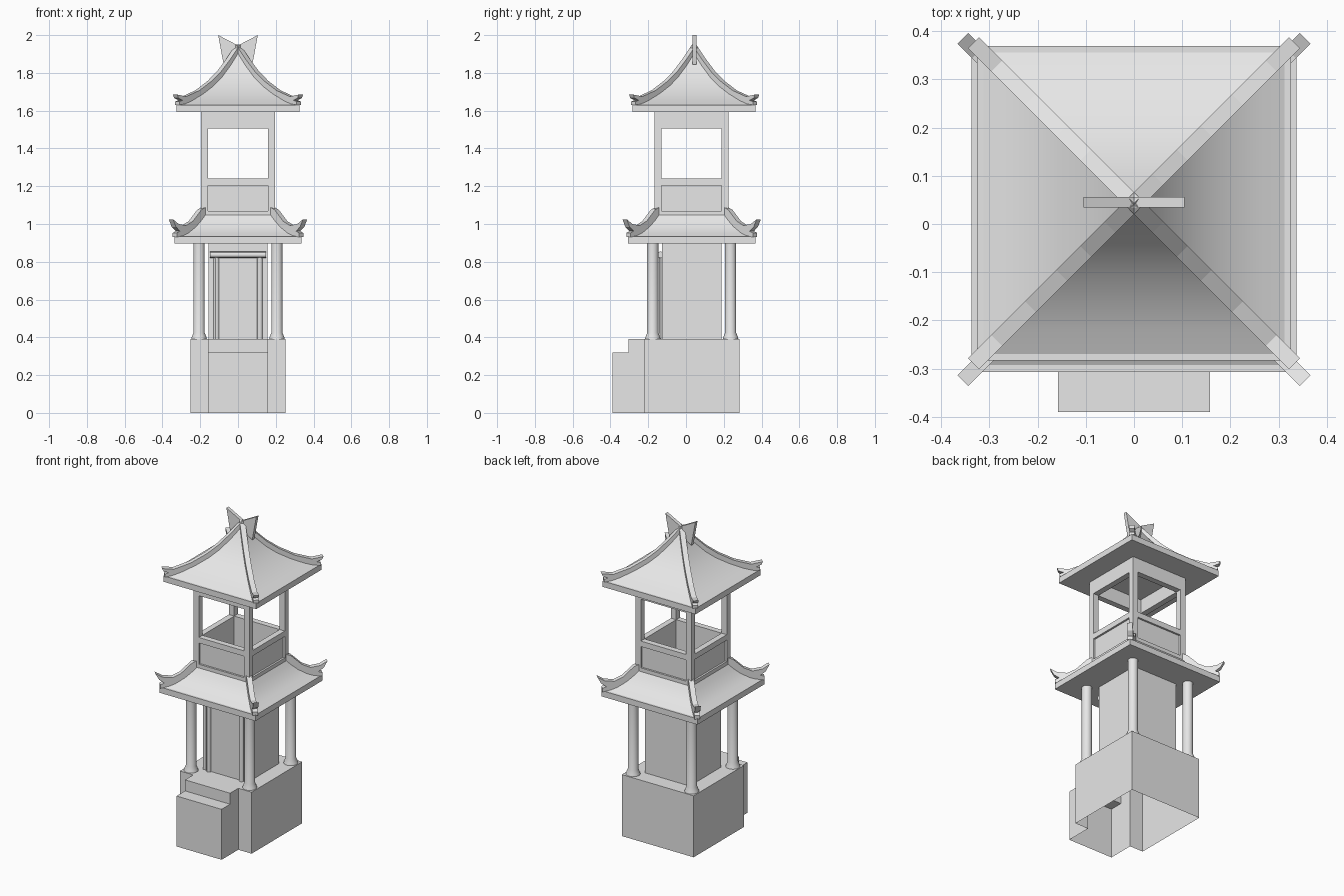
import bpy, bmesh
from math import pi, radians, sqrt
from mathutils import Matrix, Vector

cube = bpy.data.objects.get("Cube")
if cube:
    bpy.data.objects.remove(cube, do_unlink=True)

stone = bpy.data.materials.new("pale_grey_stone")
stone.use_nodes = True
GREY = (0.8, 0.8, 0.8, 1)
stone.diffuse_color = GREY
stone.node_tree.nodes["Principled BSDF"].inputs["Base Color"].default_value = GREY

CY = 0.03        # tower centre line
TOP_CY = 0.043   # upper roof centre line


def finish(name, bm, y=0.0, smooth=False):
    bmesh.ops.recalc_face_normals(bm, faces=bm.faces)
    mesh = bpy.data.meshes.new(name)
    bm.to_mesh(mesh)
    bm.free()
    if smooth:
        mesh.shade_smooth()
        mesh.set_sharp_from_angle(angle=radians(30))
    mesh.materials.append(stone)
    obj = bpy.data.objects.new(name, mesh)
    obj.location.y = y
    bpy.context.collection.objects.link(obj)
    return obj


def add_box(bm, lo, hi):
    lo, hi = Vector(lo), Vector(hi)
    m = Matrix.Translation((lo + hi) / 2) @ Matrix.Diagonal((*(hi - lo), 1))
    bmesh.ops.create_cube(bm, size=1, matrix=m)


def add_prism(bm, outline, y0, y1):
    """Extrude an x-z outline along y."""
    face = bm.faces.new([bm.verts.new((x, y0, z)) for x, z in outline])
    new = bmesh.ops.extrude_face_region(bm, geom=[face])["geom"]
    verts = [v for v in new if isinstance(v, bmesh.types.BMVert)]
    bmesh.ops.translate(bm, verts=verts, vec=(0, y1 - y0, 0))


def add_lathe(bm, profile, x, y, sides):
    """Rings of (radius, z) joined into a capped round or square solid."""
    spin = pi / sides
    scale = sqrt(2) if sides == 4 else 1
    rings = []
    for r, z in profile:
        ring = [Matrix.Rotation(2 * pi * i / sides + spin, 3, 'Z') @ Vector((r * scale, 0, z))
                for i in range(sides)]
        rings.append([bm.verts.new(p + Vector((x, y, 0))) for p in ring])
    for a, b in zip(rings, rings[1:]):
        for i in range(sides):
            j = (i + 1) % sides
            bm.faces.new((a[i], a[j], b[j], b[i]))
    bm.faces.new(rings[0][::-1])
    bm.faces.new(rings[-1])


def repeat_four(bm):
    """Copy the geometry to all four sides."""
    geom = bm.verts[:] + bm.edges[:] + bm.faces[:]
    for k in (1, 2, 3):
        new = bmesh.ops.duplicate(bm, geom=geom)["geom"]
        verts = [v for v in new if isinstance(v, bmesh.types.BMVert)]
        bmesh.ops.rotate(bm, verts=verts, matrix=Matrix.Rotation(k * pi / 2, 3, 'Z'))


# Plinth merged with the front steps, hollow and open underneath
bm = bmesh.new()
add_box(bm, (-0.252, CY - 0.253, 0), (0.252, CY + 0.253, 0.39))
plinth = finish("plinth", bm)
bm = bmesh.new()
add_prism(bm, [(-0.39, 0), (-0.39, 0.32), (-0.305, 0.32), (-0.305, 0.39), (-0.165, 0.39), (-0.165, 0)],
          -0.158, 0.158)
bmesh.ops.rotate(bm, verts=bm.verts, matrix=Matrix.Rotation(pi / 2, 3, 'Z'))
steps = finish("front_steps", bm)
union = plinth.modifiers.new("union", 'BOOLEAN')
union.operation = 'UNION'
union.solver = 'EXACT'
union.object = steps
bpy.context.view_layer.update()
merged = bpy.data.meshes.new_from_object(plinth.evaluated_get(bpy.context.evaluated_depsgraph_get()))
plinth.modifiers.clear()
plinth.data = merged
bpy.data.objects.remove(steps, do_unlink=True)
bm = bmesh.new()
bm.from_mesh(merged)
under = [f for f in bm.faces if all(v.co.z < 0.001 for v in f.verts)]
bmesh.ops.delete(bm, geom=under, context='FACES')
bm.to_mesh(merged)
bm.free()

# Lower room
bm = bmesh.new()
add_box(bm, (-0.157, -0.157, 0.39), (0.157, 0.157, 0.9))
finish("lower_room", bm, CY)

# Door posts and round lintel
bm = bmesh.new()
for x in (-0.115, 0.115):
    add_lathe(bm, [(0.016, 0.39), (0.016, 0.83)], x, -0.157, 12)
finish("door_posts", bm, CY, True)
bm = bmesh.new()
add_lathe(bm, [(0.017, -0.147), (0.017, 0.147)], 0, 0, 12)
bmesh.ops.rotate(bm, verts=bm.verts, matrix=Matrix.Rotation(pi / 2, 3, 'Y'))
bmesh.ops.translate(bm, verts=bm.verts, vec=(0, -0.165, 0.837))
finish("door_lintel", bm, CY, True)

# Round corner columns with flared feet
bm = bmesh.new()
add_lathe(bm, [(0.042, 0.39), (0.04, 0.4), (0.03, 0.425), (0.03, 0.9)], 0.206, 0.206, 16)
repeat_four(bm)
finish("columns", bm, CY, True)

# Open upper storey: corner posts, rails and recessed panels
bm = bmesh.new()
OUT, IN = 0.196, 0.159
add_box(bm, (IN, IN, 0.935), (OUT, OUT, 1.596))
for z0, z1, depth in ((0.935, 1.07, 0), (1.07, 1.205, 0.012), (1.205, 1.24, 0), (1.505, 1.596, 0)):
    add_box(bm, (IN, -IN, z0), (OUT - depth, IN, z1))
repeat_four(bm)
finish("upper_storey", bm, CY)


# Roofs: square eave slab, curved slopes and corner ridges
def roof(prefix, y, half, eave, slope, ridge):
    bm = bmesh.new()
    add_box(bm, (-half, -half, eave), (half, half, eave + 0.037))
    finish(prefix + "_eave", bm, y)
    bm = bmesh.new()
    add_lathe(bm, slope, 0, 0, 4)
    finish(prefix + "_slopes", bm, y, True)
    bm = bmesh.new()
    add_prism(bm, [(d * sqrt(2), z) for d, z in ridge], -0.016, 0.016)
    bmesh.ops.rotate(bm, verts=bm.verts, matrix=Matrix.Rotation(pi / 4, 3, 'Z'))
    repeat_four(bm)
    finish(prefix + "_ridges", bm, y)


roof("lower_roof", CY, 0.337, 0.896,
     [(0.325, 0.932), (0.285, 0.952), (0.245, 0.985), (0.215, 1.02), (0.19, 1.055)],
     [(0.18, 1.04), (0.22, 0.99), (0.28, 0.945), (0.335, 0.93), (0.335, 0.953), (0.318, 0.962),
      (0.34, 0.985), (0.355, 1.025), (0.325, 1.0), (0.285, 0.992), (0.25, 1.015), (0.205, 1.075), (0.18, 1.09)])
roof("upper_roof", TOP_CY, 0.326, 1.594,
     [(0.315, 1.63), (0.265, 1.653), (0.205, 1.69), (0.15, 1.733), (0.1, 1.785), (0.05, 1.855), (0.008, 1.93)],
     [(0.0, 1.92), (0.05, 1.84), (0.12, 1.745), (0.2, 1.68), (0.27, 1.64), (0.322, 1.63), (0.322, 1.648),
      (0.305, 1.655), (0.327, 1.667), (0.333, 1.685), (0.285, 1.675), (0.215, 1.707), (0.15, 1.757),
      (0.1, 1.808), (0.05, 1.875), (0.0, 1.95)])

# Swallow-tail finial
bm = bmesh.new()
half = [(0.105, 2.0), (0.076, 1.845), (0, 1.89)]
add_prism(bm, [(0, 1.945)] + half + [(-x, z) for x, z in half[1::-1]], -0.011, 0.011)
finish("finial", bm, TOP_CY + 0.002)
